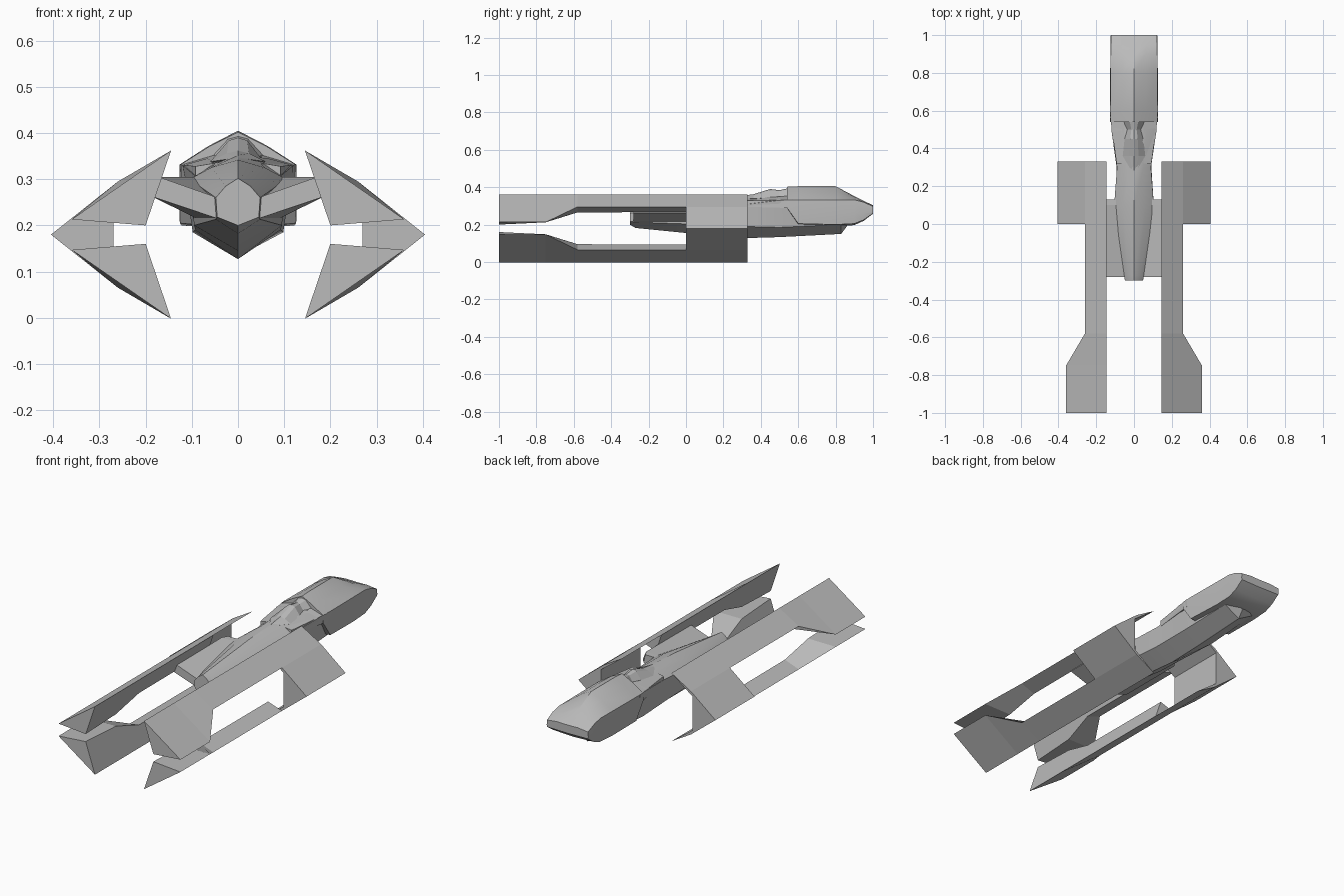
import bpy, bmesh, math

cube = bpy.data.objects.get("Cube")
if cube:
    bpy.data.objects.remove(cube)

grey = bpy.data.materials.new("hull_grey")
grey.use_nodes = True
COLOR = (0.5, 0.5, 0.5, 1)
grey.diffuse_color = COLOR
grey.node_tree.nodes["Principled BSDF"].inputs["Base Color"].default_value = COLOR


def loft(name, stations, smooth=False):
    """Skin closed rings given as (y, [(x, z), ...]) and cap both ends."""
    bm = bmesh.new()
    rings = [[bm.verts.new((x, y, z)) for x, z in pts] for y, pts in stations]
    n = len(rings[0])
    for a, b in zip(rings, rings[1:]):
        for i in range(n):
            j = (i + 1) % n
            bm.faces.new((a[i], a[j], b[j], b[i]))
    bm.faces.new(rings[0])
    bm.faces.new(rings[-1])
    bmesh.ops.remove_doubles(bm, verts=bm.verts, dist=0.0005)
    bmesh.ops.recalc_face_normals(bm, faces=bm.faces)
    mesh = bpy.data.meshes.new(name)
    bm.to_mesh(mesh)
    bm.free()
    mesh.materials.append(grey)
    obj = bpy.data.objects.new(name, mesh)
    bpy.context.collection.objects.link(obj)
    if smooth:
        bpy.ops.object.select_all(action="DESELECT")
        obj.select_set(True)
        bpy.context.view_layer.objects.active = obj
        bpy.ops.object.shade_smooth_by_angle(angle=math.radians(28))
    return obj


def symmetric(half):
    """Close a right-hand half profile that starts and ends on the centre."""
    return half + [(-x, z) for x, z in half[-2:0:-1]]


def pair(name, stations):
    for side, s in (("left", 1), ("right", -1)):
        loft(f"{side}_{name}", [(y, [(s * x, z) for x, z in p]) for y, p in stations])


# Wing blocks: solid outer wedge with thin flanges reaching inward
MID = 0.18
upper = [(0.145, 0.362), (0.26, 0.295), (0.405, MID)]
inner = [(0.27, 0.27)]
block = upper + [(x, 2 * MID - z) for x, z in upper[1::-1] + inner] + inner
pair("wing_block", [(0.0, block), (0.33, block)])

# Prongs: triangular beams that swell at the tip
TIP = (0.145, 0.362)
beam = [
    (-1.0, [TIP, (0.36, 0.213), (0.2, 0.2)]),
    (-0.75, [TIP, (0.36, 0.213), (0.196, 0.212)]),
    (-0.58, [TIP, (0.26, 0.295), (0.178, 0.265)]),
    (0.0, [TIP, (0.26, 0.295), (0.178, 0.267)]),
]
pair("upper_prong", beam)
pair("lower_prong", [(y, [(x, 2 * MID - z) for x, z in p]) for y, p in beam])

# Pylons joining the hull to the wings
pair("pylon", [
    (-0.28, [(0.03, 0.255), (0.166, 0.303), (0.185, 0.262), (0.03, 0.21)]),
    (0.1, [(0.08, 0.305), (0.166, 0.305), (0.185, 0.262), (0.08, 0.21)]),
    (0.13, [(0.08, 0.305), (0.15, 0.305), (0.16, 0.262), (0.08, 0.21)]),
])

# Main hull with a faceted nose and a keel
def hull(y, top, w, shoulder, low_w, low, keel):
    return y, symmetric([(0, top), (w * 0.55, shoulder + (top - shoulder) * 0.6),
                         (w, shoulder), (low_w, low), (0, keel)])

loft("hull", [
    hull(-0.3, 0.302, 0.048, 0.26, 0.045, 0.218, 0.2),
    hull(-0.27, 0.305, 0.052, 0.263, 0.048, 0.213, 0.182),
    hull(0.1, 0.342, 0.105, 0.3, 0.095, 0.2, 0.145),
    hull(0.3, 0.352, 0.09, 0.305, 0.092, 0.19, 0.127),
    hull(0.5, 0.355, 0.12, 0.33, 0.098, 0.185, 0.133),
    hull(0.83, 0.345, 0.11, 0.3, 0.09, 0.2, 0.15),
    hull(0.86, 0.33, 0.1, 0.29, 0.085, 0.22, 0.19),
], smooth=True)

# Rear module with a ridged roof and a chamfered tail
def module(y, ridge, w, shoulder, waist, low_w, low, base):
    return y, symmetric([(0, ridge), (w * 0.5, (ridge + shoulder) / 2 + 0.004),
                         (w, shoulder), (w + 0.002, waist), (low_w, low), (0, base)])

loft("rear_module", [
    module(0.54, 0.402, 0.124, 0.332, 0.3, 0.126, 0.29, 0.285),
    module(0.6, 0.405, 0.126, 0.332, 0.26, 0.126, 0.205, 0.192),
    module(0.8, 0.405, 0.124, 0.332, 0.26, 0.122, 0.2, 0.19),
    module(0.9, 0.352, 0.123, 0.332, 0.26, 0.12, 0.205, 0.197),
    module(0.95, 0.325, 0.123, 0.32, 0.26, 0.12, 0.225, 0.22),
    module(1.0, 0.302, 0.121, 0.297, 0.27, 0.12, 0.26, 0.258),
], smooth=True)

# Shoulder fairings sweeping forward from the rear module
pair("shoulder_fairing", [
    (0.32, [(0.05, 0.335), (0.092, 0.328), (0.092, 0.295), (0.05, 0.295)]),
    (0.57, [(0.05, 0.355), (0.127, 0.332), (0.127, 0.288), (0.05, 0.288)]),
])

# Faceted canopy on the spine
def canopy(y, top, w, side):
    return y, symmetric([(0, top), (w * 0.4, top - 0.006), (w, side), (0, side - 0.03)])

loft("canopy", [
    canopy(0.28, 0.352, 0.012, 0.345),
    canopy(0.36, 0.362, 0.06, 0.338),
    canopy(0.45, 0.39, 0.05, 0.345),
    canopy(0.5, 0.384, 0.035, 0.35),
    canopy(0.55, 0.395, 0.06, 0.35),
])
